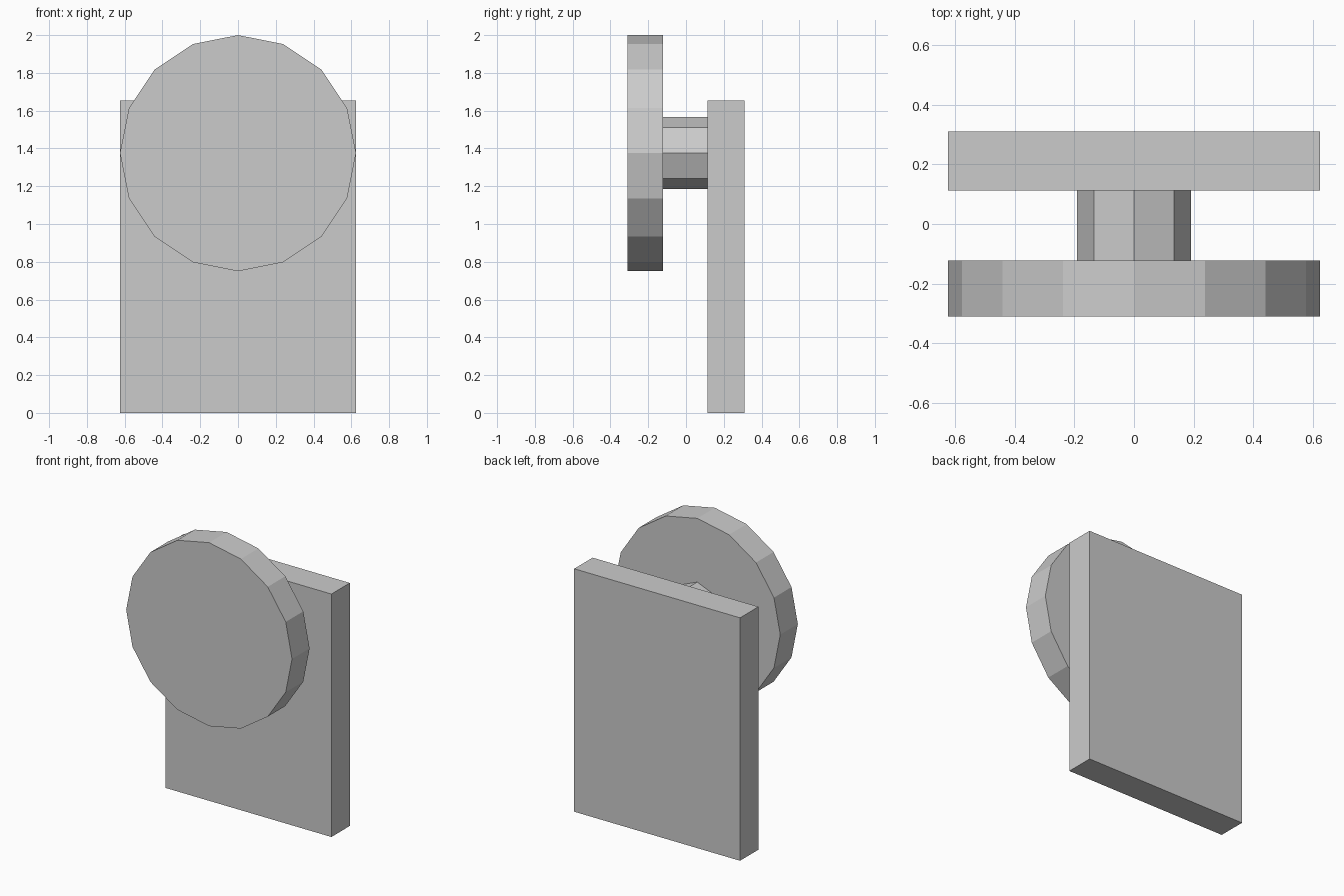
import bpy
import math

if "Cube" in bpy.data.objects:
    bpy.data.objects.remove(bpy.data.objects["Cube"])

CENTRE_Z = 1.375  # shared axis height of disc and axle


def cylinder_y(name, sides, radius, y0, y1):
    """Flat-sided cylinder lying along the y axis."""
    bpy.ops.mesh.primitive_cylinder_add(
        vertices=sides, radius=radius, depth=y1 - y0,
        location=(0, (y0 + y1) / 2, CENTRE_Z), rotation=(math.pi / 2, 0, 0))
    bpy.context.object.name = name


def box(name, width, y0, y1, height):
    """Box standing on z = 0, centred on x."""
    bpy.ops.mesh.primitive_cube_add(size=1, location=(0, (y0 + y1) / 2, height / 2))
    obj = bpy.context.object
    obj.name = name
    obj.scale = (width, y1 - y0, height)
    bpy.ops.object.transform_apply(location=False, rotation=False, scale=True)


# Front disc
cylinder_y("front_disc", 16, 0.625, -0.311, -0.122)
# Short axle joining disc and plate
cylinder_y("axle", 8, 0.191, -0.122, 0.113)
# Upright back plate
box("back_plate", 1.25, 0.113, 0.311, 1.655)
